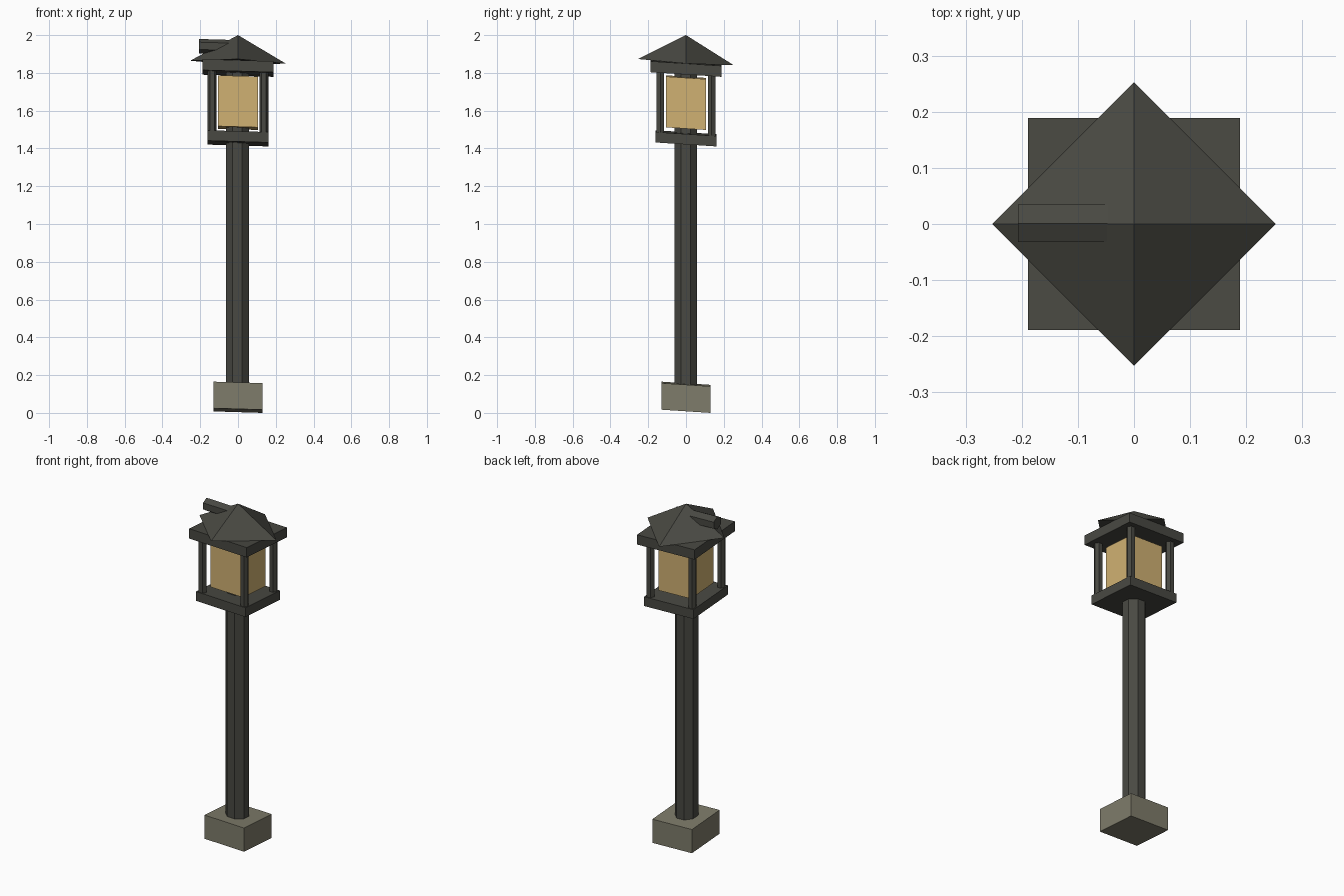
import bpy, bmesh, math
from mathutils import Matrix

if "Cube" in bpy.data.objects:
    bpy.data.objects.remove(bpy.data.objects["Cube"])

# Whole lamp leans slightly: level faces drop towards +x and +y, posts stay upright
SHEAR = Matrix(((1, 0, 0, 0), (0, 1, 0, 0), (-0.03, -0.065, 1, 0), (0, 0, 0, 1)))


def material(name, rgb):
    m = bpy.data.materials.new(name)
    m.diffuse_color = (*rgb, 1)
    m.use_nodes = True
    m.node_tree.nodes["Principled BSDF"].inputs["Base Color"].default_value = m.diffuse_color
    return m


iron = material("dark_iron", (0.066, 0.066, 0.055))
stone = material("grey_stone", (0.21, 0.20, 0.145))
glass = material("amber_glass", (0.63, 0.44, 0.17))


def finish(name, bm, mat):
    bm.transform(SHEAR)
    me = bpy.data.meshes.new(name)
    bm.to_mesh(me)
    bm.free()
    me.materials.append(mat)
    ob = bpy.data.objects.new(name, me)
    bpy.context.collection.objects.link(ob)
    return ob


def box(name, half, z0, z1, mat):
    bm = bmesh.new()
    bmesh.ops.create_cube(bm, size=1, matrix=Matrix.Translation((0, 0, (z0 + z1) / 2))
                          @ Matrix.Diagonal((2 * half, 2 * half, z1 - z0, 1)))
    return finish(name, bm, mat)


def prism(name, sides, r1, r2, depth, centre, mat, turn=None):
    bm = bmesh.new()
    bmesh.ops.create_cone(bm, cap_ends=True, segments=sides, radius1=r1, radius2=r2, depth=depth,
                          matrix=Matrix.Translation(centre) @ (turn or Matrix()))
    bmesh.ops.remove_doubles(bm, verts=bm.verts, dist=1e-5)
    return finish(name, bm, mat)


# Stone foot and octagonal post
box("stone_foot", 0.13, 0.0124, 0.153, stone)
r = 0.06 / math.cos(math.pi / 8)
prism("post", 8, r, r, 1.70, (-0.003, -0.002, 0.98), iron, Matrix.Rotation(math.pi / 8, 4, 'Z'))

# Lantern trays and glass block
box("lower_tray", 0.162, 1.426, 1.481, iron)
box("glass_block", 0.107, 1.508, 1.777, glass)
box("upper_tray", 0.189, 1.797, 1.855, iron)

# Hexagonal corner bars
hexagon = Matrix.Rotation(math.pi / 2, 4, 'Z')
for i, (sx, sy) in enumerate(((-1, -1), (1, -1), (1, 1), (-1, 1))):
    prism(f"corner_bar_{i + 1}", 6, 0.024, 0.024, 0.36, (sx * 0.137, sy * 0.136, 1.64), iron, hexagon)

# Diamond-set pyramid roof
prism("roof", 4, 0.253, 0, 0.143, (0, 0, 1.9285), iron,
      Matrix.Rotation(math.pi / 2, 4, 'Z'))

# Hexagonal pipe sticking out of the roof on the left
prism("roof_pipe", 6, 0.0385, 0.0385, 0.187, (-0.1135, 0.001, 1.935), iron,
      Matrix.Rotation(math.pi / 2, 4, 'Y') @ hexagon)
